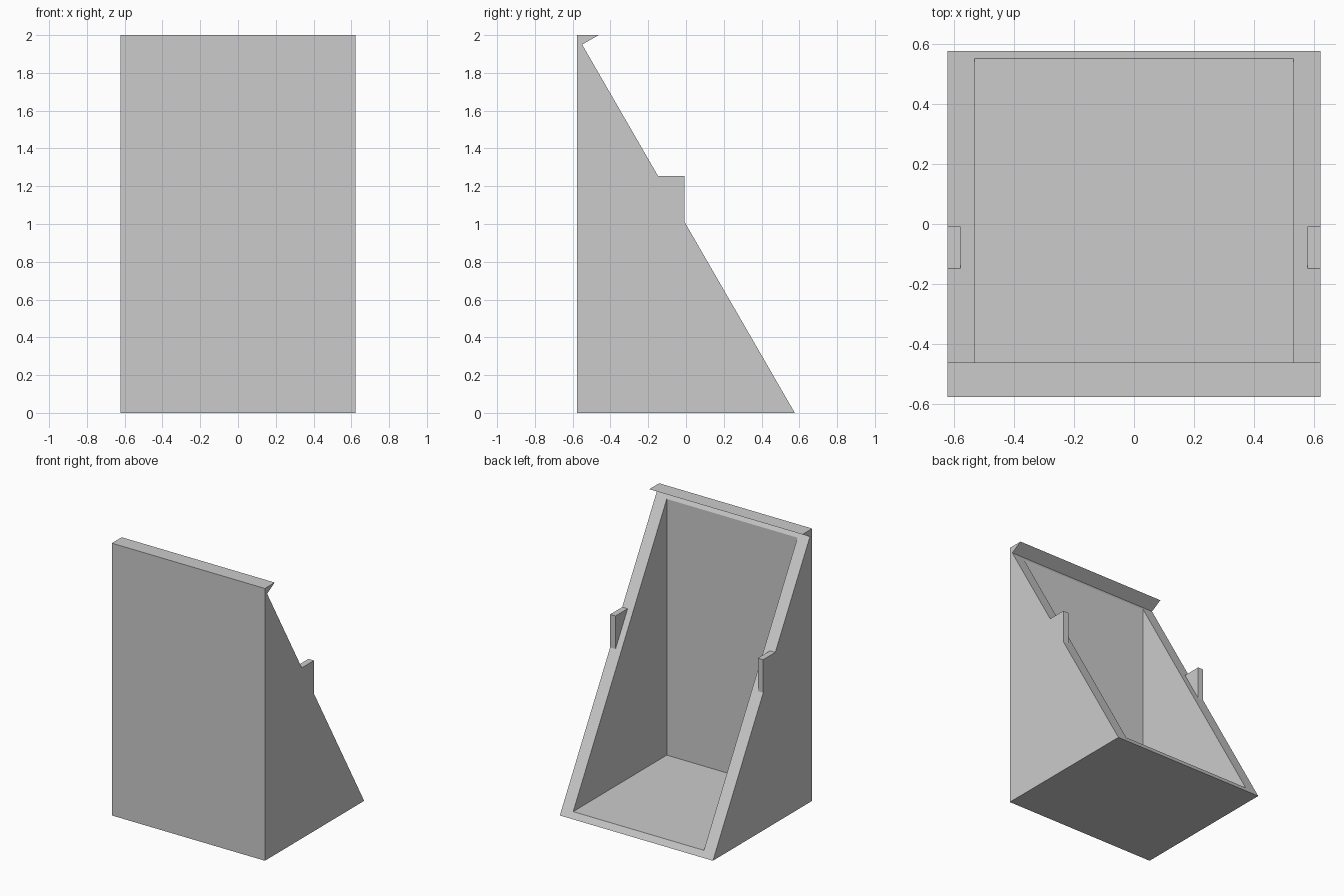
import bpy
import bmesh

cube = bpy.data.objects.get("Cube")
if cube:
    bpy.data.objects.remove(cube, do_unlink=True)

# Single matte grey
grey = bpy.data.materials.new("light_grey")
grey.use_nodes = True
colour = (0.6, 0.6, 0.6, 1)
grey.diffuse_color = colour
grey.node_tree.nodes["Principled BSDF"].inputs["Base Color"].default_value = colour


def prism(name, profile, x0, x1):
    """Extrude a (y, z) profile along x."""
    bm = bmesh.new()
    face = bm.faces.new([bm.verts.new((x0, y, z)) for y, z in profile])
    grown = bmesh.ops.extrude_face_region(bm, geom=[face])["geom"]
    moved = [g for g in grown if isinstance(g, bmesh.types.BMVert)]
    bmesh.ops.translate(bm, verts=moved, vec=(x1 - x0, 0, 0))
    bmesh.ops.recalc_face_normals(bm, faces=bm.faces)
    mesh = bpy.data.meshes.new(name)
    bm.to_mesh(mesh)
    bm.free()
    mesh.materials.append(grey)
    obj = bpy.data.objects.new(name, mesh)
    bpy.context.collection.objects.link(obj)
    return obj


half_width = 0.622
front, back = -0.576, 0.576
slope = 3 ** 0.5


def rim_z(y):
    """Height of the sloping rim at depth y."""
    return slope * (back - y)


# Wedge body with the hooked lip along its top edge
notch = -0.55
body = prism("wedge_bin", [(front, 0), (back, 0), (notch, rim_z(notch)),
                           (-0.462, 2), (front, 2)], -half_width, half_width)

# Hollow interior, open at the sloping side
inner, floor = -0.535, 0.043
top = rim_z(inner)
cutter = prism("cavity_cutter", [(inner, floor), (0.8, floor), (0.8, top),
                                 (inner, top)], -0.531, 0.531)
cutter.hide_render = True
cut = body.modifiers.new("cavity", 'BOOLEAN')
cut.operation = 'DIFFERENCE'
cut.solver = 'EXACT'
cut.object = cutter
bpy.context.view_layer.objects.active = body
bpy.ops.object.modifier_apply(modifier=cut.name)
bpy.data.objects.remove(cutter, do_unlink=True)

# Triangular tabs on the outer edges of the rim
tab_in, tab_out = -0.148, -0.008
tab = [(tab_in, rim_z(tab_in)), (tab_out, rim_z(tab_in)), (tab_out, rim_z(tab_out))]
for side, sign in (("left", 1), ("right", -1)):
    prism(side + "_tab", tab, sign * 0.578, sign * half_width)
